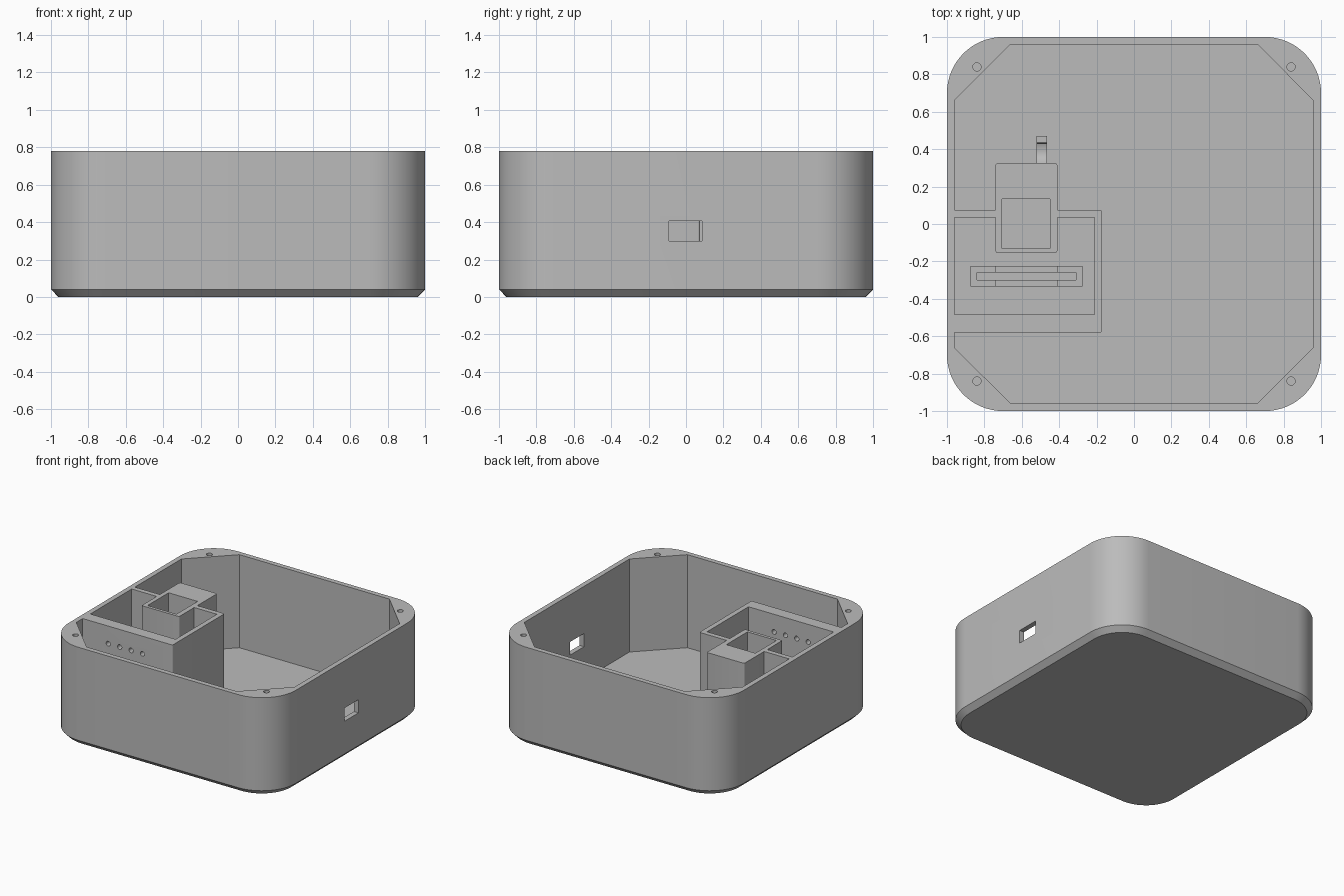
import bpy, bmesh, math

cube = bpy.data.objects.get("Cube")
if cube:
    bpy.data.objects.remove(cube, do_unlink=True)

GREY = (0.5, 0.5, 0.5, 1)
grey = bpy.data.materials.new("matte grey plastic")
grey.use_nodes = True
grey.diffuse_color = GREY
grey.node_tree.nodes["Principled BSDF"].inputs["Base Color"].default_value = GREY

TOP, FLOOR = 0.78, 0.04


def finish(name, bm):
    bmesh.ops.recalc_face_normals(bm, faces=bm.faces)
    mesh = bpy.data.meshes.new(name)
    bm.to_mesh(mesh)
    bm.free()
    mesh.materials.append(grey)
    obj = bpy.data.objects.new(name, mesh)
    bpy.context.collection.objects.link(obj)
    return obj


def prism(name, outline, z0, z1):
    """Extrude a flat outline upwards."""
    bm = bmesh.new()
    face = bm.faces.new([bm.verts.new((x, y, z0)) for x, y in outline])
    top = bmesh.ops.extrude_face_region(bm, geom=[face])["geom"]
    for v in top:
        if isinstance(v, bmesh.types.BMVert):
            v.co.z = z1
    return finish(name, bm)


def block(name, x0, x1, y0, y1, z0, z1):
    return prism(name, [(x0, y0), (x1, y0), (x1, y1), (x0, y1)], z0, z1)


def circle(cx, cy, r, n=20):
    return [(cx + r * math.cos(math.tau * i / n), cy + r * math.sin(math.tau * i / n))
            for i in range(n)]


def cut(obj, cutters):
    """Subtract cutters, keep the result, discard the cutters."""
    for c in cutters:
        c.hide_render = True
        mod = obj.modifiers.new("cut", "BOOLEAN")
        mod.operation, mod.solver, mod.object = "DIFFERENCE", "EXACT", c
    graph = bpy.context.evaluated_depsgraph_get()
    mesh = bpy.data.meshes.new_from_object(obj.evaluated_get(graph))
    obj.modifiers.clear()
    obj.data = mesh
    for c in cutters:
        bpy.data.objects.remove(c, do_unlink=True)


def smooth(obj):
    bpy.ops.object.select_all(action="DESELECT")
    obj.select_set(True)
    bpy.context.view_layer.objects.active = obj
    bpy.ops.object.shade_smooth_by_angle(angle=math.radians(30))


def rounded_square(half, radius, steps=16):
    pts = []
    for q in range(4):
        cx = (half - radius) * (1, -1, -1, 1)[q]
        cy = (half - radius) * (1, 1, -1, -1)[q]
        for i in range(steps + 1):
            a = math.pi / 2 * (q + i / steps)
            pts.append((cx + radius * math.cos(a), cy + radius * math.sin(a)))
    return pts


# Case: rounded square lofted through a chamfered base
bm = bmesh.new()
R = 0.3
rings = [[bm.verts.new((x, y, z)) for x, y in rounded_square(h, R - (1 - h))]
         for h, z in ((0.96, 0), (1, FLOOR), (1, TOP))]
for low, high in zip(rings, rings[1:]):
    for i in range(len(low)):
        j = (i + 1) % len(low)
        bm.faces.new((low[i], low[j], high[j], high[i]))
bm.faces.new(rings[0])
bm.faces.new(rings[-1])
case = finish("case", bm)

# Octagonal cavity, port in the side wall and corner screw holes
a, b = 0.96, 0.66
octagon = [(a, -b), (a, b), (b, a), (-b, a), (-a, b), (-a, -b), (-b, -a), (b, -a)]
cutters = [prism("cavity_cutter", octagon, FLOOR, 1),
           block("port_cutter", 0.9, 1.1, -0.09, 0.085, 0.3, 0.405)]
for sx in (-1, 1):
    for sy in (-1, 1):
        cutters.append(prism("screw_cutter", circle(sx * 0.84, sy * 0.84, 0.022), 0.4, 1))
cut(case, cutters)
smooth(case)

# Compartment wall merged with the pocket tower
outline = [(-0.96, -0.58), (-0.17, -0.58), (-0.17, 0.075), (-0.41, 0.075),
           (-0.41, 0.325), (-0.74, 0.325), (-0.74, 0.075), (-0.96, 0.075),
           (-0.96, 0.035), (-0.74, 0.035), (-0.74, -0.155), (-0.41, -0.155),
           (-0.41, 0.035), (-0.21, 0.035), (-0.21, -0.485), (-0.96, -0.485)]
wall = prism("compartment_wall", outline, FLOOR, TOP)

# Slightly rounded free corners
bm = bmesh.new()
bm.from_mesh(wall.data)
rounded = outline[1:3] + outline[4:6] + outline[10:12]
edges = [e for e in bm.edges
         if abs(e.verts[0].co.z - e.verts[1].co.z) > 0.1
         and any(math.dist(e.verts[0].co.xy, p) < 0.001 for p in rounded)]
bmesh.ops.bevel(bm, geom=edges, offset=0.012, segments=4, profile=0.5, affect="EDGES")
bm.to_mesh(wall.data)
bm.free()

# Pocket and the row of cable holes
cutters = [block("pocket_cutter", -0.705, -0.45, -0.13, 0.135, 0.1, 1)]
for i in range(4):
    hole = prism("cable_cutter", circle(0, 0, 0.019), -0.1, 0.1)
    hole.rotation_euler.x = math.pi / 2
    hole.location = (-0.735 + 0.1 * i, -0.53, 0.64)
    cutters.append(hole)
cut(wall, cutters)
smooth(wall)

# Slotted board holder: tall ends, lower middle rails
for name, x0, x1, s0, s1 in (("holder_end_right", -0.875, -0.74, -0.84, -0.7),
                             ("holder_end_left", -0.41, -0.275, -0.45, -0.31)):
    end = block(name, x0, x1, -0.335, -0.225, FLOOR, 0.3)
    cut(end, [block("slot_cutter", s0, s1, -0.3, -0.26, FLOOR - 0.1, 0.5)])
for name, y0, y1 in (("holder_front_rail", -0.335, -0.3), ("holder_back_rail", -0.26, -0.225)):
    block(name, -0.74, -0.41, y0, y1, FLOOR, 0.15)

# Curved rib behind the tower
steps = 10
profile = [(0.325, FLOOR), (0.47, FLOOR), (0.47, 0.1)]
for i in range(steps + 1):
    t = math.pi / 2 * i / steps
    profile.append((0.435 - 0.11 * (1 - math.cos(t)), 0.1 + 0.25 * math.sin(t)))
bm = bmesh.new()
face = bm.faces.new([bm.verts.new((-0.52, y, z)) for y, z in profile])
for v in bmesh.ops.extrude_face_region(bm, geom=[face])["geom"]:
    if isinstance(v, bmesh.types.BMVert):
        v.co.x = -0.465
smooth(finish("curved_rib", bm))
